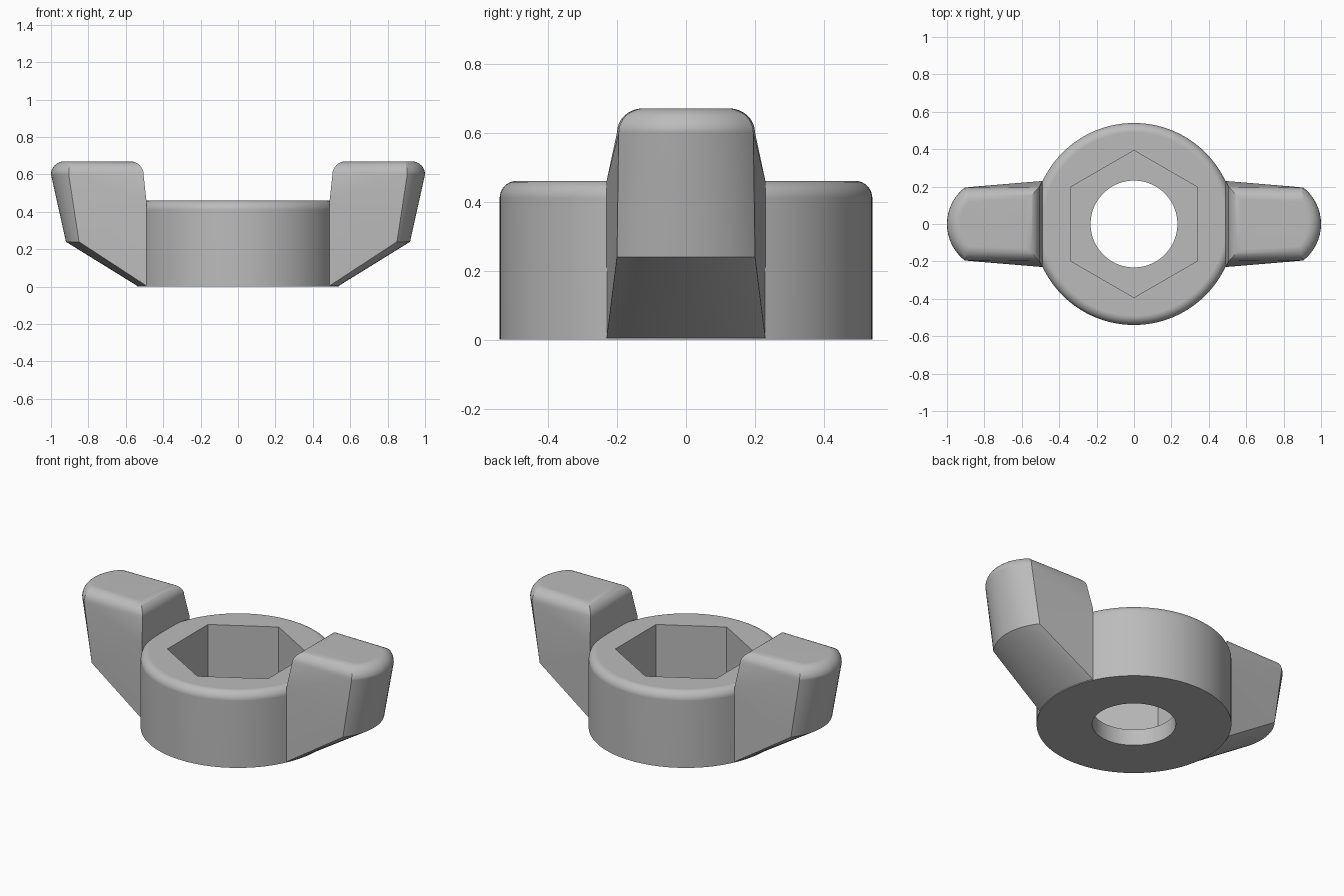
import bpy
import bmesh
from math import sin, cos, asin, pi
from mathutils import Vector

cube = bpy.data.objects.get("Cube")
if cube:
    bpy.data.objects.remove(cube, do_unlink=True)

GREY = (0.5, 0.5, 0.5, 1.0)
metal = bpy.data.materials.new("plain grey metal")
metal.use_nodes = True
metal.diffuse_color = GREY
metal.node_tree.nodes["Principled BSDF"].inputs["Base Color"].default_value = GREY


def loft(name, loops, split=False, mirror_x=False):
    """Closed solid through a stack of rings, capped at both ends."""
    bm = bmesh.new()
    sx = -1 if mirror_x else 1
    rings = [[bm.verts.new((sx * x, y, z)) for x, y, z in ring] for ring in loops]
    n = len(rings[0])
    for low, up in zip(rings, rings[1:]):
        for i in range(n):
            j = (i + 1) % n
            a, b, c, d = low[i], low[j], up[j], up[i]
            if not split:
                bm.faces.new((a, b, c, d))
            elif i < n // 2:
                bm.faces.new((a, b, c))
                bm.faces.new((a, c, d))
            else:
                bm.faces.new((a, b, d))
                bm.faces.new((b, c, d))
    bm.faces.new(rings[0])
    bm.faces.new(rings[-1])
    bmesh.ops.recalc_face_normals(bm, faces=bm.faces)
    mesh = bpy.data.meshes.new(name)
    bm.to_mesh(mesh)
    bm.free()
    mesh.materials.append(metal)
    obj = bpy.data.objects.new(name, mesh)
    bpy.context.collection.objects.link(obj)
    return obj


def ring(radius, z, sides, turn=0.0):
    return [(radius * cos(2 * pi * i / sides + turn),
             radius * sin(2 * pi * i / sides + turn), z) for i in range(sides)]


def wing_ring(inner, corner, tip, segments=16):
    """Plan outline: straight inner edge, tapering sides, bowed outer end."""
    (xi, hi, zi), (xc, hc, zc) = inner, corner
    sag = tip - xc
    r = (hc * hc + sag * sag) / (2 * sag)
    a = asin(hc / r)
    arc = []
    for i in range(segments + 1):
        t = a - 2 * a * i / segments
        arc.append((tip - r + r * cos(t), r * sin(t), zc))
    return [(xi, hi, zi)] + arc + [(xi, -hi, zi)]


def combine(target, tool, operation):
    mod = target.modifiers.new(operation.lower(), 'BOOLEAN')
    mod.operation = operation
    mod.solver = 'EXACT'
    mod.object = tool
    bpy.context.view_layer.objects.active = target
    bpy.ops.object.modifier_apply(modifier=mod.name)
    bpy.data.objects.remove(tool, do_unlink=True)


# Round body with a filleted top rim
R, H, F, STEPS = 0.54, 0.46, 0.05, 8
body_rings = [ring(R, 0, 128)]
for k in range(STEPS + 1):
    t = pi / 2 * k / STEPS
    body_rings.append(ring(R - F + F * cos(t), H - F + F * sin(t), 128))
nut = loft("wing_nut_body", body_rings)

# Wings: flared lower part, then a rounded top
wing_rings = [
    wing_ring((0.48, 0.23, 0.005), (0.49, 0.23, 0.005), 0.54),
    wing_ring((0.49, 0.23, 0.46), (0.85, 0.2, 0.24), 0.92),
]
for k in range(STEPS + 1):
    t = pi / 2 * k / STEPS
    s, z = 1 - cos(t), 0.6 + 0.07 * sin(t)
    wing_rings.append(wing_ring((0.505 + 0.07 * s, 0.2 - 0.075 * s, z),
                                (0.905 - 0.022 * s, 0.195 - 0.075 * s, z),
                                1.0 - 0.07 * s))
for side in ("left", "right"):
    wing = loft(side + "_wing", wing_rings, split=True, mirror_x=side == "right")
    combine(nut, wing, 'UNION')

# Hexagonal pocket above a round through hole
pocket = loft("hex_pocket_cutter", [ring(0.393, z, 6, pi / 2) for z in (0.1, 0.6)])
combine(nut, pocket, 'DIFFERENCE')
bore = loft("bore_cutter", [ring(0.232, z, 96) for z in (-0.1, 0.3)])
combine(nut, bore, 'DIFFERENCE')

# Smooth curved areas, keep hard edges crisp
bpy.ops.object.select_all(action='DESELECT')
nut.select_set(True)
bpy.context.view_layer.objects.active = nut
bpy.ops.object.shade_smooth_by_angle(angle=pi / 7)
weighted = nut.modifiers.new("weighted normals", 'WEIGHTED_NORMAL')
weighted.keep_sharp = True
